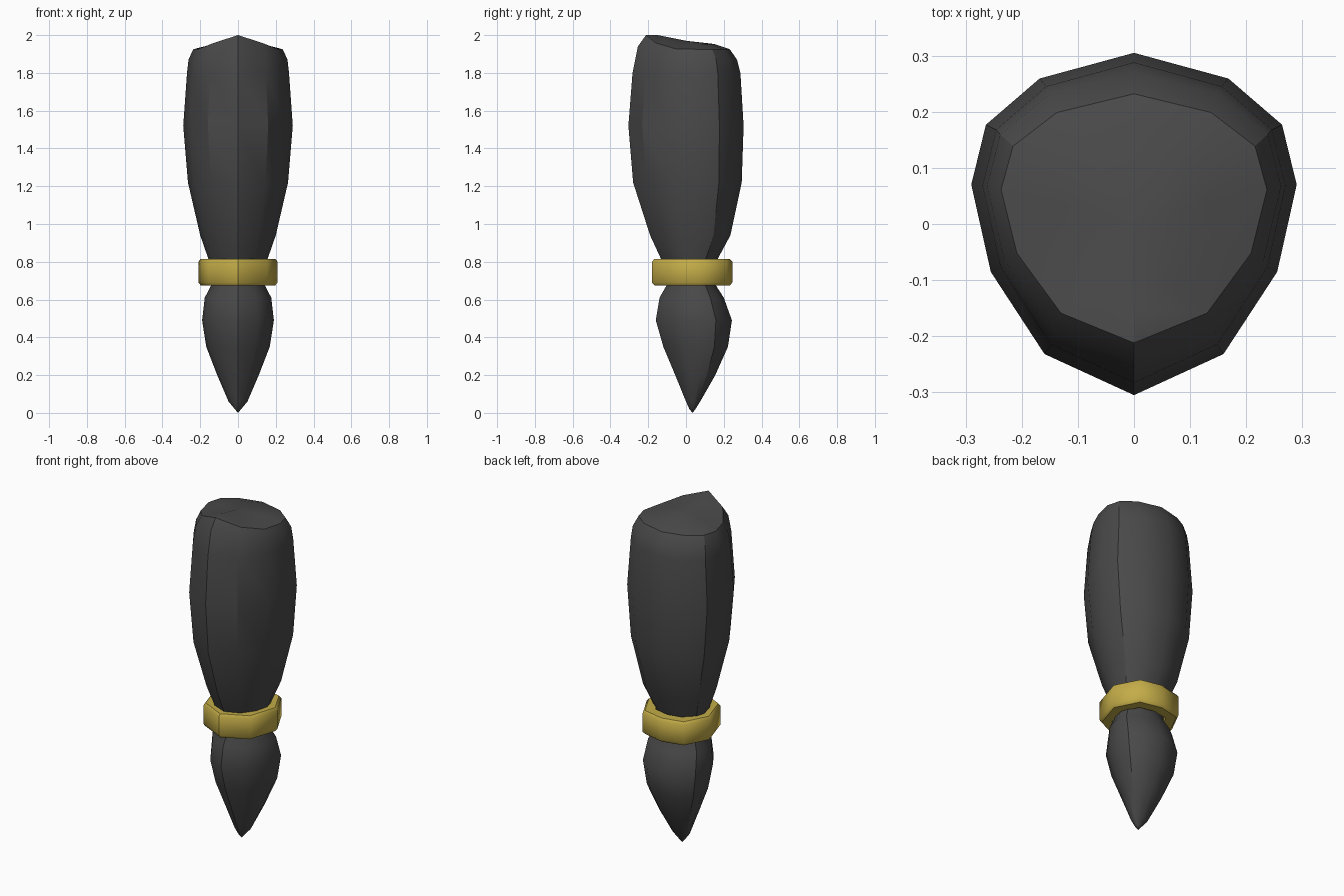
import bpy, bmesh, math

if "Cube" in bpy.data.objects:
    bpy.data.objects.remove(bpy.data.objects["Cube"], do_unlink=True)


def material(name, rgb):
    m = bpy.data.materials.new(name)
    m.use_nodes = True
    m.diffuse_color = (*rgb, 1)
    m.node_tree.nodes["Principled BSDF"].inputs["Base Color"].default_value = (*rgb, 1)
    return m


def finish(name, bm, mat, angle):
    bmesh.ops.recalc_face_normals(bm, faces=bm.faces)
    mesh = bpy.data.meshes.new(name)
    bm.to_mesh(mesh)
    bm.free()
    mesh.materials.append(mat)
    obj = bpy.data.objects.new(name, mesh)
    bpy.context.collection.objects.link(obj)
    bpy.ops.object.select_all(action="DESELECT")
    bpy.context.view_layer.objects.active = obj
    obj.select_set(True)
    bpy.ops.object.shade_smooth_by_angle(angle=math.radians(angle))
    return obj


def mirrored(half):
    """Close a half outline (back to front on +x) across x = 0."""
    return half + [(-x, y) for x, y in half[-2:0:-1]]


def bridge(bm, a, b):
    n = len(a)
    for i in range(n):
        j = (i + 1) % n
        bm.faces.new((a[i], a[j], b[j], b[i]))


def fan(bm, ring, tip):
    v = bm.verts.new(tip)
    for i in range(len(ring)):
        bm.faces.new((ring[i], ring[(i + 1) % len(ring)], v))


charcoal = material("charcoal", (0.068, 0.068, 0.068))
gold = material("gold", (0.55, 0.415, 0.065))

# Unit cross-section of the body: rounded at the back, keeled at the front
SECTION = mirrored([(0, 1), (0.58, 0.85), (0.91, 0.58), (1, 0.23),
                    (0.88, -0.28), (0.55, -0.76), (0, -1)])


def loft(name, rows, bottom, top):
    """Rows are height, half width, front y, back y, front lift."""
    bm = bmesh.new()
    rings = []
    for z, w, front, back, lift in rows:
        mid, r = (front + back) / 2, (back - front) / 2
        rings.append([bm.verts.new((x * w, mid + t * r, z + lift * max(0, -t) ** 3))
                      for x, t in SECTION])
    for a, b in zip(rings, rings[1:]):
        bridge(bm, a, b)
    fan(bm, rings[0], bottom)
    fan(bm, rings[-1], top)
    return finish(name, bm, charcoal, 32)


# Lower pointed tip
loft("pointed_tip", [
    (0.02, 0.017, 0.018, 0.05, 0),
    (0.06, 0.05, 0.0, 0.075, 0),
    (0.20, 0.11, -0.057, 0.155, 0),
    (0.35, 0.168, -0.12, 0.222, 0),
    (0.49, 0.19, -0.16, 0.243, 0),
    (0.61, 0.176, -0.14, 0.2, 0),
    (0.68, 0.14, -0.1, 0.155, 0),
    (0.74, 0.135, -0.095, 0.15, 0),
], (0, 0.035, 0), (0, 0.03, 0.74))

# Upper body with a ridge rising to the front
loft("upper_body", [
    (0.74, 0.135, -0.095, 0.15, 0),
    (0.81, 0.155, -0.13, 0.165, 0),
    (0.94, 0.2, -0.19, 0.235, 0),
    (1.22, 0.265, -0.28, 0.295, 0),
    (1.52, 0.29, -0.305, 0.305, 0),
    (1.80, 0.27, -0.283, 0.288, 0),
    (1.87, 0.262, -0.255, 0.27, 0.07),
    (1.925, 0.237, -0.212, 0.232, 0.075),
    (1.953, 0.13, -0.15, 0.15, 0.047),
], (0, 0.03, 0.74), (0, 0, 1.97))

# Collar ring: faceted band with chamfered rims, closed on the inside
outline = mirrored([(0, 0.245), (0.135, 0.215), (0.21, 0.07), (0.155, -0.105), (0, -0.18)])
bm = bmesh.new()
loops = []
for z, s in [(0.675, 0.68), (0.675, 0.94), (0.69, 1), (0.80, 1), (0.815, 0.94), (0.815, 0.68)]:
    loops.append([bm.verts.new((x * s, 0.033 + (y - 0.033) * s, z)) for x, y in outline])
for a, b in zip(loops, loops[1:] + loops[:1]):
    bridge(bm, a, b)
finish("collar_ring", bm, gold, 40)
